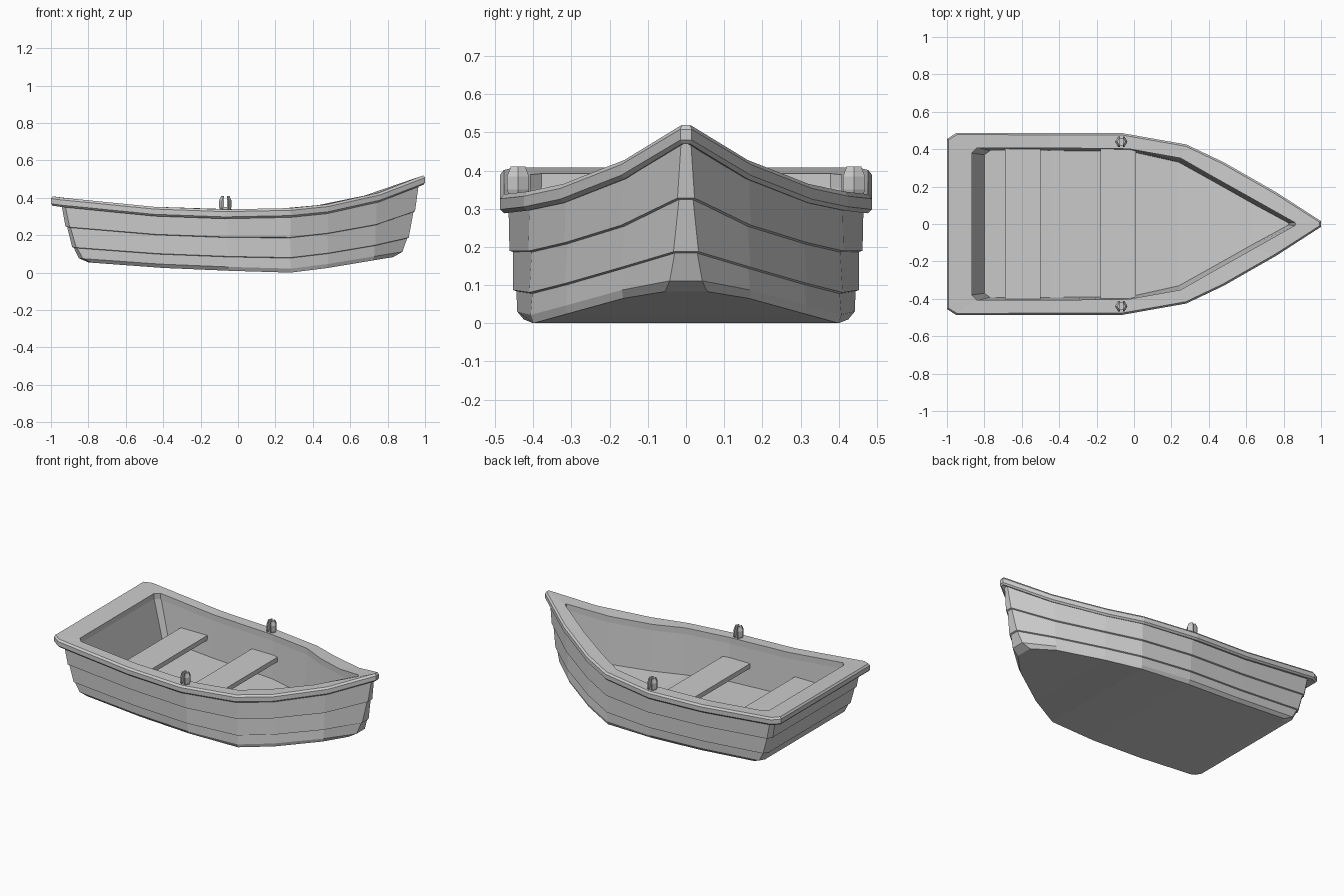
import bpy, bmesh
from mathutils import Vector

if "Cube" in bpy.data.objects:
    bpy.data.objects.remove(bpy.data.objects["Cube"])


def interp(table, x):
    """Piecewise linear lookup of height along the boat."""
    if x <= table[0][0]:
        return table[0][1]
    for (a, za), (b, zb) in zip(table, table[1:]):
        if x <= b:
            return za + (zb - za) * (x - a) / (b - a)
    return table[-1][1]


def offset(ring, d):
    """Move a ring outward (d > 0) in plan."""
    out, n = [], len(ring)
    for i, p in enumerate(ring):
        e1 = (p - ring[i - 1]).xy.normalized()
        e2 = (ring[(i + 1) % n] - p).xy.normalized()
        nrm = Vector((e1.y + e2.y, -e1.x - e2.x)).normalized()
        out.append(p - Vector((nrm.x, nrm.y, 0)) * d)
    return out


def mirror_ring(half):
    """Half outline runs stern to bow on +y; close it across the centre line."""
    half = [Vector(p) for p in half]
    return half + [Vector((p.x, -p.y, p.z)) for p in reversed(half)]


def make(name, bm):
    bmesh.ops.recalc_face_normals(bm, faces=bm.faces)
    me = bpy.data.meshes.new(name)
    bm.to_mesh(me)
    bm.free()
    ob = bpy.data.objects.new(name, me)
    bpy.context.collection.objects.link(ob)
    return ob


def loft(name, rings, caps=False, loop=False):
    bm = bmesh.new()
    vs = [[bm.verts.new(p) for p in r] for r in rings]
    n = len(vs[0])
    pairs = list(zip(vs, vs[1:])) + ([(vs[-1], vs[0])] if loop else [])
    for a, b in pairs:
        for i in range(n):
            j = (i + 1) % n
            bm.faces.new((a[i], a[j], b[j], b[i]))
    if caps:  # strips running across the boat
        for r in (vs[0], vs[-1]):
            for i in range(n // 2 - 1):
                bm.faces.new((r[i], r[i + 1], r[n - 2 - i], r[n - 1 - i]))
    return make(name, bm)


def box(name, x0, x1, y0, y1, z0, z1):
    bm = bmesh.new()
    bmesh.ops.create_cube(bm, size=1)
    for v in bm.verts:
        v.co = ((x0 + x1) / 2 + v.co.x * (x1 - x0),
                (y0 + y1) / 2 + v.co.y * (y1 - y0),
                (z0 + z1) / 2 + v.co.z * (z1 - z0))
    return make(name, bm)


# Half outlines, stern to bow
bottom = [(-.80, .39, .055), (-.78, .42, .053), (-.4, .425, .025), (-.05, .425, .010),
          (.28, .40, .0), (.48, .31, .025), (.72, .165, .065), (.83, .055, .083)]
top = [(-.945, .435, .37), (-.925, .46, .365), (-.45, .465, .32), (-.05, .465, .305),
       (.28, .41, .31), (.48, .315, .33), (.74, .165, .38), (.968, .012, .485)]
rim_out = [(-1, .455), (-.95, .487), (-.45, .487), (-.07, .487),
           (.28, .425), (.48, .33), (.76, .17), (1, .015)]
rim_in = [(-.87, .38), (-.84, .41), (-.45, .41), (-.03, .405),
          (.25, .355), (.42, .258), (.64, .135), (.865, .008)]
floor = [(-.80, .37), (-.77, .392), (-.45, .392), (-.03, .39),
         (.24, .33), (.42, .23), (.64, .106), (.825, .006)]
sheer = [(-1, .408), (-.9, .395), (-.45, .352), (-.07, .338), (.28, .345),
         (.48, .365), (.74, .42), (1, .52)]
keel = [(p[0], p[2]) for p in bottom]


def hull_ring(t, d):
    f = t ** .42
    half = []
    for a, b in zip(bottom, top):
        half.append((a[0] + (b[0] - a[0]) * f, a[1] + (b[1] - a[1]) * f,
                     a[2] + (b[2] - a[2]) * t))
    return offset(mirror_ring(half), -d) if d else mirror_ring(half)


def rim_ring(outline, dz):
    return mirror_ring([(x, y, interp(sheer, x) + dz) for x, y in outline])


# Orient offset sign: positive d must grow the outline
def grow(ring, d):
    test = offset(ring, .001)
    s = 1 if max(p.y for p in test) > max(p.y for p in ring) else -1
    return offset(ring, s * d)


# Hull with overlapping planks outside, smooth lining and floor inside
planks = [(0, 0), (.07, .004), (.25, -.003), (.26, .005),
          (.60, -.004), (.61, .005), (1, 0)]
rings = [grow(hull_ring(t, 0), d) for t, d in planks]
rings.append(rim_ring(rim_in, -.025))
rings.append(mirror_ring([(x, y, interp(keel, x) + .05) for x, y in floor]))
loft("hull", rings, caps=True)

# Gunwale rail
outer = lambda d, dz: grow(rim_ring(rim_out, dz), d)
loft("gunwale", [outer(-.045, -.045), outer(-.010, -.05), outer(0, -.04), outer(0, -.012),
                 outer(-.010, 0), grow(rim_ring(rim_in, 0), -.003),
                 grow(rim_ring(rim_in, -.04), -.003)], loop=True)

# Bench seats
box("rear_seat", -.69, -.50, -.405, .405, .18, .21)
box("middle_seat", -.18, .01, -.405, .405, .18, .21)

# Oarlocks: two half-hexagon prongs on a small base
profile = [(.325, .024), (.35, .033), (.385, .033), (.41, .022)]
for side, label in ((1, "left"), (-1, "right")):
    c = Vector((-.068, .44 * side, 0))
    for s, tag in ((1, "fore"), (-1, "aft")):
        bm = bmesh.new()
        vs = []
        for z, r in profile:
            h, g = r * .87, .008
            pts = [(g, -h), (r * .5, -h), (r, 0), (r * .5, h), (g, h)]
            vs.append([bm.verts.new(c + Vector((x * s, y, z))) for x, y in pts])
        for a, b in zip(vs, vs[1:]):
            for i in range(5):
                j = (i + 1) % 5
                bm.faces.new((a[i], a[j], b[j], b[i]))
        bm.faces.new(vs[0])
        bm.faces.new(vs[-1])
        make(f"{label}_oarlock_{tag}_prong", bm)
    box(f"{label}_oarlock_base", c.x - .011, c.x + .011, c.y - .02, c.y + .02, .325, .35)
